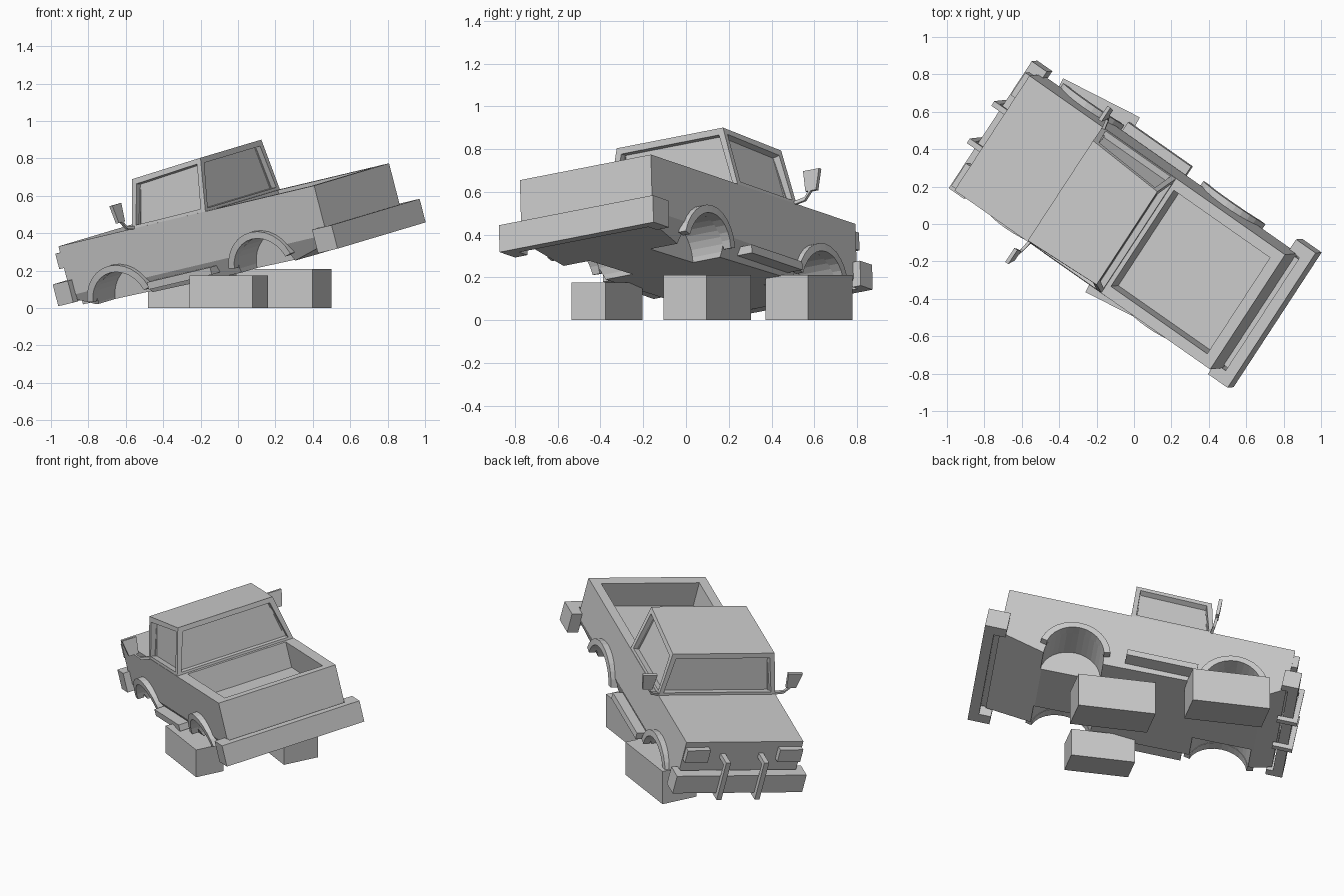
import bpy, bmesh, math
from mathutils import Matrix, Vector

if "Cube" in bpy.data.objects:
    bpy.data.objects.remove(bpy.data.objects["Cube"])

# Truck frame: u = front to rear, v = across, w = up
L = Vector((0.804, -0.563, 0.191)).normalized()
W = Vector((0.535, 0.829, 0.160))
W = (W - L * W.dot(L)).normalized()
N = L.cross(W)
TILT = Matrix.Translation((-0.96, 0.18, 0.33)) @ Matrix((L, W, N)).transposed().to_4x4()
WIDTH = 0.742
FLIP = Matrix.Translation((0, WIDTH, 0)) @ Matrix.Scale(-1, 4, (0, 1, 0))


def finish(name, bm, matrix=TILT):
    bmesh.ops.recalc_face_normals(bm, faces=bm.faces)
    me = bpy.data.meshes.new(name)
    bm.to_mesh(me)
    bm.free()
    ob = bpy.data.objects.new(name, me)
    ob.matrix_world = matrix
    bpy.context.collection.objects.link(ob)
    return ob


def mirrored(bm):
    geom = bmesh.ops.duplicate(bm, geom=bm.verts[:] + bm.edges[:] + bm.faces[:])["geom"]
    bmesh.ops.transform(bm, matrix=FLIP, verts=[g for g in geom if isinstance(g, bmesh.types.BMVert)])


def box(bm, lo, hi):
    lo, hi = Vector(lo), Vector(hi)
    s = hi - lo
    m = Matrix.Translation((lo + hi) / 2) @ Matrix.Diagonal((s.x, s.y, s.z, 1))
    bmesh.ops.create_cube(bm, size=1, matrix=m)


def loft(bm, rings):
    loops = [[bm.verts.new(p) for p in r] for r in rings]
    for a, b in zip(loops, loops[1:]):
        for i in range(len(a)):
            j = (i + 1) % len(a)
            bm.faces.new((a[i], a[j], b[j], b[i]))
    bm.faces.new(loops[0])
    bm.faces.new(loops[-1])


def boxes(name, parts, mirror=False):
    bm = bmesh.new()
    for lo, hi in parts:
        box(bm, lo, hi)
    if mirror:
        mirrored(bm)
    return finish(name, bm)


def cut(ob, cutter):
    cutter.hide_render = True
    cutter.hide_set(True)
    mod = ob.modifiers.new("cut", "BOOLEAN")
    mod.operation = "DIFFERENCE"
    mod.solver = "EXACT"
    mod.object = cutter
    bpy.context.view_layer.objects.active = ob
    bpy.context.view_layer.update()
    bpy.ops.object.modifier_apply(modifier=mod.name)
    bpy.data.objects.remove(cutter)


# Lower body with slightly tucked sills
bm = bmesh.new()
rings = []
for u, bottom, inset in ((0, -0.29, 0.01), (0.12, -0.35, 0.04), (1.42, -0.37, 0.05), (1.70, -0.31, 0.02)):
    half = [(0, 0), (0, -0.27), (inset, bottom)]
    ring = half + [(WIDTH - v, w) for v, w in reversed(half)]
    rings.append([(u, v, w) for v, w in ring])
loft(bm, rings)
body = finish("body", bm)

# Bed opening and wheel wells
cut(body, boxes("bed_cutter", [((1.0, 0.06, -0.16), (1.64, WIDTH - 0.06, 0.2))]))
WHEELS = (0.31, 1.25)
AXLE = -0.375
for u in WHEELS:
    for v in (0.05, WIDTH - 0.05):
        bm = bmesh.new()
        m = Matrix.Translation((u, v, AXLE)) @ Matrix.Rotation(math.pi / 2, 4, "X")
        bmesh.ops.create_cone(bm, cap_ends=True, segments=32, radius1=0.177, radius2=0.177, depth=0.3, matrix=m)
        cut(body, finish("well_cutter", bm))

# Wheel arch flares, fading into the body at both ends
bm = bmesh.new()
for u in WHEELS:
    rings = []
    for i in range(13):
        a = math.radians(14 + i * 152 / 12)
        out = -0.015 - 0.022 * math.sin(a)
        rings.append([(u + r * math.cos(a), v, AXLE + r * math.sin(a))
                      for r, v in ((0.175, out), (0.212, out), (0.212, 0.02), (0.175, 0.02))])
    loft(bm, rings)
mirrored(bm)
finish("wheel_arches", bm)

# Cab with recessed windows
bm = bmesh.new()
loft(bm, [
    [(0.485, 0, -0.01), (0.975, 0, -0.01), (0.975, WIDTH, -0.01), (0.485, WIDTH, -0.01)],
    [(0.535, 0.048, 0.257), (0.985, 0.07, 0.283),
     (0.985, WIDTH - 0.07, 0.283), (0.535, WIDTH - 0.048, 0.257)]])
bmesh.ops.recalc_face_normals(bm, faces=bm.faces)
sides = [f for f in bm.faces if abs(f.normal.z) < 0.9]
bmesh.ops.inset_individual(bm, faces=sides, thickness=0.04, depth=0)
bmesh.ops.inset_individual(bm, faces=sides, thickness=0.002, depth=-0.035)
finish("cab", bm)

# Bumpers wrap around the corners
boxes("rear_bumper", [((1.73, -0.065, -0.355), (1.79, WIDTH + 0.065, -0.225)),
                      ((1.66, -0.065, -0.355), (1.73, 0.005, -0.225)),
                      ((1.66, WIDTH - 0.005, -0.355), (1.73, WIDTH + 0.065, -0.225)),
                      ((1.69, 0.02, -0.30), (1.73, WIDTH - 0.02, -0.25))])
boxes("front_bumper", [((-0.07, -0.04, -0.31), (-0.01, WIDTH + 0.04, -0.19)),
                       ((-0.01, -0.04, -0.31), (0.03, 0.005, -0.19)),
                       ((-0.01, WIDTH - 0.005, -0.31), (0.03, WIDTH + 0.04, -0.19))])

# Front details and running boards
boxes("headlights", [((-0.035, 0.005, -0.12), (0.01, 0.15, -0.035))], True)
boxes("push_bars", [((-0.10, 0.235, -0.34), (-0.07, 0.265, -0.08)),
                    ((-0.07, 0.235, -0.11), (0.01, 0.265, -0.08)),
                    ((-0.07, 0.235, -0.34), (0.02, 0.265, -0.31))], True)
boxes("running_boards", [((0.53, -0.05, -0.335), (0.95, 0.10, -0.295))], True)

# Door mirrors on bent stalks
bm = bmesh.new()
loft(bm, [[(u, -0.055, 0.05), (u, -0.115, 0.05), (u, -0.135, 0.15), (u, -0.045, 0.15)] for u in (0.475, 0.495)])
loft(bm, [[(u + a, v, w + b) for a, b in ((-0.008, -0.008), (0.008, -0.008), (0.008, 0.008), (-0.008, 0.008))]
          for u, v, w in ((0.5, 0.02, 0.0), (0.49, -0.05, 0.015), (0.485, -0.085, 0.06))])
mirrored(bm)
finish("mirrors", bm)

# Support blocks on the ground
for name, x, y, sx, sy, h in (("front_block", -0.225, 0.575, 0.46, 0.224, 0.21),
                              ("middle_block", 0.245, 0.10, 0.46, 0.224, 0.21),
                              ("near_block", -0.05, -0.37, 0.38, 0.18, 0.175)):
    bm = bmesh.new()
    box(bm, (-sx / 2, -sy / 2, 0), (sx / 2, sy / 2, h))
    finish(name, bm, Matrix.Translation((x, y, 0)) @ Matrix.Rotation(math.radians(-27), 4, "Z"))
